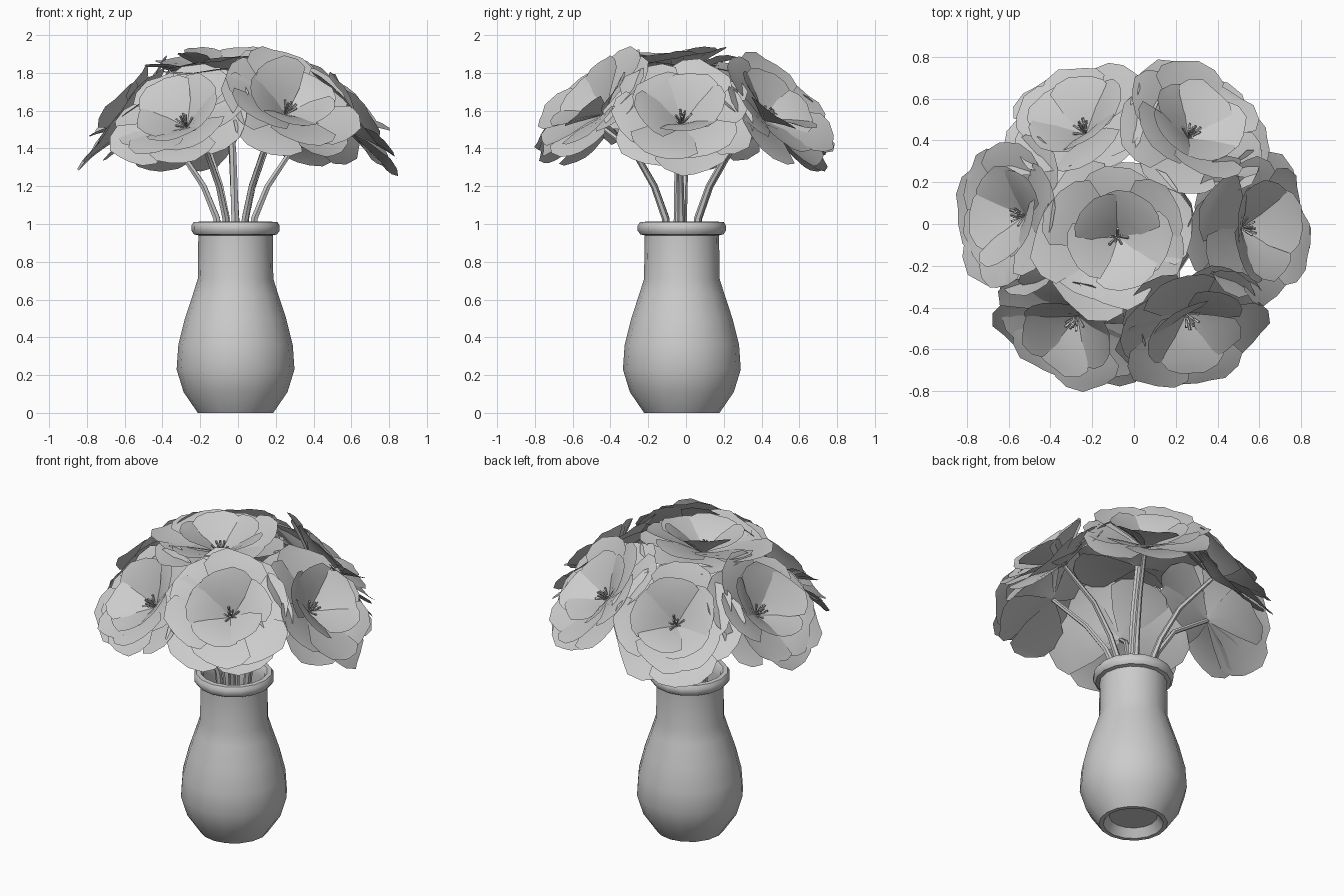
import bpy, bmesh, math, random
from mathutils import Vector, Matrix

if "Cube" in bpy.data.objects:
    bpy.data.objects.remove(bpy.data.objects["Cube"])

random.seed(4)
CX, CY = -0.013, -0.022


def finish(bm, name, angle=None):
    bmesh.ops.recalc_face_normals(bm, faces=bm.faces[:])
    me = bpy.data.meshes.new(name)
    bm.to_mesh(me)
    bm.free()
    ob = bpy.data.objects.new(name, me)
    bpy.context.collection.objects.link(ob)
    if angle:
        bpy.ops.object.select_all(action='DESELECT')
        ob.select_set(True)
        bpy.context.view_layer.objects.active = ob
        bpy.ops.object.shade_smooth_by_angle(angle=math.radians(angle))
    return ob


def lathe(bm, profile, n):
    rings = []
    for r, z in profile:
        if r == 0:
            rings.append([bm.verts.new((CX, CY, z))] * n)
        else:
            rings.append([bm.verts.new((CX + r * math.cos(2 * math.pi * i / n),
                                        CY + r * math.sin(2 * math.pi * i / n), z)) for i in range(n)])
    for a, b in zip(rings, rings[1:]):
        for i in range(n):
            j = (i + 1) % n
            bm.faces.new(list(dict.fromkeys((a[i], a[j], b[j], b[i]))))


# Vase with recessed foot, rolled rim and hollow inside
bm = bmesh.new()
lathe(bm, [(0, 0.05), (0.14, 0.05), (0.175, 0.0), (0.2, 0.0), (0.21, 0.015), (0.275, 0.11),
           (0.312, 0.23), (0.303, 0.36), (0.268, 0.5), (0.225, 0.63), (0.2, 0.71), (0.197, 0.94),
           (0.22, 0.945), (0.234, 0.965), (0.234, 0.99), (0.222, 1.01), (0.195, 1.012), (0.178, 0.99),
           (0.17, 0.94), (0.172, 0.71), (0.24, 0.5), (0.28, 0.33), (0.25, 0.14), (0.19, 0.08), (0, 0.08)], 16)
finish(bm, "vase", 40)


# Flower head, built around local +z with its heart at the origin
def petal(bm, m, R, ang, cup, width):
    rows = [(0.03, 0.05), (0.4, 0.36), (0.74, 0.56), (0.9, 0.44), (1.0, 0.2)]
    turn = m @ Matrix.Rotation(ang, 4, 'Z') @ Matrix.Rotation(-cup, 4, 'Y') \
        @ Matrix.Rotation(random.uniform(-0.15, 0.15), 4, 'X')
    skew = random.uniform(-0.06, 0.06)
    grid = []
    for t, w in rows:
        row = []
        for u in (-1, 0, 1):
            x = R * t * (1 + skew * u)
            y = u * w * width * R
            z = R * (0.16 * t - 0.2 * t * t + 0.09 * abs(u) * w)
            row.append(bm.verts.new(turn @ Vector((x, y, z))))
        grid.append(row)
    for a, b in zip(grid, grid[1:]):
        for k in range(2):
            bm.faces.new((a[k], a[k + 1], b[k + 1], b[k]))


def flower(name, centre, axis, R):
    m = Matrix.Translation(centre) @ Vector(axis).to_track_quat('Z', 'Y').to_matrix().to_4x4()
    bm = bmesh.new()
    start = random.uniform(0, 6.28)
    # layers: count, size, cup in degrees, width
    for k, (n, size, cup, width) in enumerate([(6, 1.0, 9, 0.9), (6, 0.95, 20, 0.88), (5, 0.74, 36, 0.95)]):
        for i in range(n):
            a = start + k * 0.5 + 2 * math.pi * i / n + random.uniform(-0.12, 0.12)
            petal(bm, m, R * size * random.uniform(0.93, 1.05), a,
                  math.radians(cup + random.uniform(-6, 6)), width)
    finish(bm, name + "_petals", 30)
    # Stamens
    bm = bmesh.new()
    for i in range(9):
        tilt = Matrix.Rotation(i * 2.4, 4, 'Z') @ Matrix.Rotation(0.1 + 0.08 * i, 4, 'Y')
        bmesh.ops.create_cone(bm, segments=4, radius1=0.003, radius2=0.007, depth=0.08, cap_ends=True,
                              matrix=m @ tilt @ Matrix.Translation((0, 0, 0.04)))
    finish(bm, name + "_stamens")


# Stem: tapering six-sided tube through a curved path
def stem(name, pts, r0=0.024, r1=0.013, n=6):
    bm = bmesh.new()
    pts = [Vector(p) for p in pts]
    rings = []
    for k, p in enumerate(pts):
        d = (pts[min(k + 1, len(pts) - 1)] - pts[max(k - 1, 0)]).normalized()
        q = d.to_track_quat('Z', 'Y')
        r = r0 + (r1 - r0) * k / (len(pts) - 1)
        rings.append([bm.verts.new(p + q @ Vector((r * math.cos(2 * math.pi * i / n),
                                                   r * math.sin(2 * math.pi * i / n), 0))) for i in range(n)])
    for a, b in zip(rings, rings[1:]):
        for i in range(n):
            j = (i + 1) % n
            bm.faces.new((a[i], a[j], b[j], b[i]))
    bm.faces.new(rings[0])
    bm.faces.new(rings[-1])
    finish(bm, name, 40)


# Six outer blooms leaning outwards, one bloom on top
heads = {"left": (-0.52, 0.04, 1.52), "right": (0.51, -0.02, 1.53),
         "front_left": (-0.27, -0.44, 1.51), "front_right": (0.25, -0.43, 1.58),
         "back_left": (-0.23, 0.43, 1.52), "back_right": (0.26, 0.41, 1.55)}
for name, c in heads.items():
    out = Vector((c[0], c[1], 0)).normalized()
    flower(name + "_flower", Vector(c), out + Vector((0, 0, 0.95)), 0.39)
    base = Vector((CX, CY, 0))
    end = Vector(c)
    path = [base + out * 0.04 + Vector((0, 0, 0.3)), base + out * 0.07 + Vector((0, 0, 0.75)),
            base + out * 0.1 + Vector((0, 0, 1.03)), base + out * 0.17 + Vector((0, 0, 1.2)),
            base + out * 0.29 + Vector((0, 0, 1.38)), end]
    stem(name + "_stem", path)

flower("top_flower", Vector((-0.08, -0.06, 1.76)), (-0.03, -0.08, 1), 0.39)
stem("top_stem", [(CX, CY - 0.02, 0.3), (CX, CY - 0.02, 1.0), (-0.03, -0.04, 1.4), (-0.08, -0.06, 1.76)],
     0.026, 0.018)
